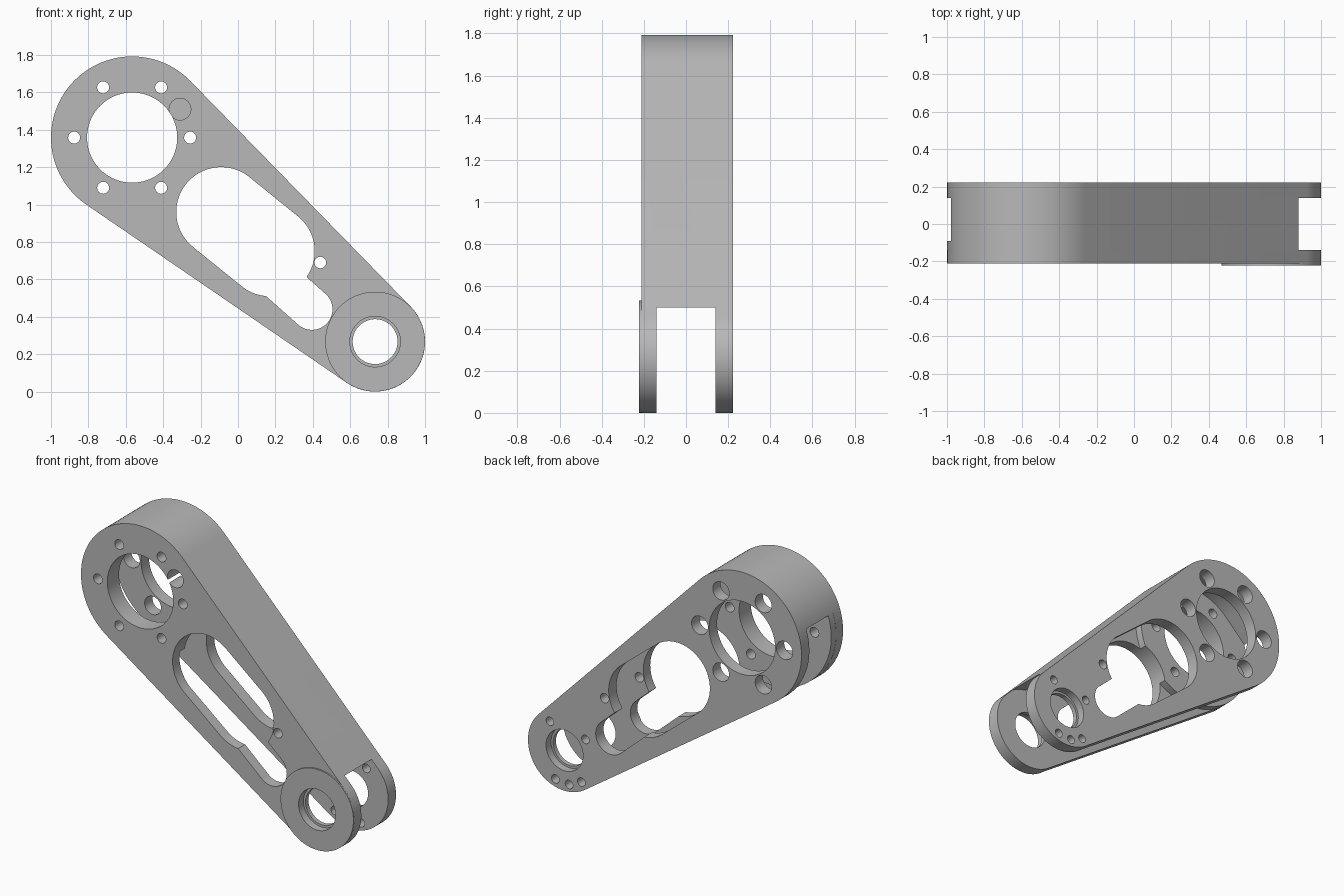
import bpy, bmesh, math

cube = bpy.data.objects.get("Cube")
if cube:
    bpy.data.objects.remove(cube, do_unlink=True)

grey = bpy.data.materials.new("machined grey")
grey.use_nodes = True
COLOUR = (0.48, 0.48, 0.48, 1)
grey.diffuse_color = COLOUR
grey.node_tree.nodes["Principled BSDF"].inputs["Base Color"].default_value = COLOUR

# Main dimensions: hub at the top, pivot at the bottom
HUB, HUB_R = (-0.566, 1.358), 0.434
PIVOT, PIVOT_R = (0.733, 0.267), 0.267
FRONT, BACK, INNER, WALL = -0.212, 0.222, 0.14, 0.05


def slab(name, circles, y0, y1):
    """Flat slab wrapped around circles given as (x, z, radius)."""
    bm = bmesh.new()
    for x, z, r in circles:
        n = 96 if r > 0.1 else 32
        for i in range(n):
            a = math.tau * i / n
            for y in (y0, y1):
                bm.verts.new((x + r * math.cos(a), y, z + r * math.sin(a)))
    hull = bmesh.ops.convex_hull(bm, input=bm.verts)
    loose = set(hull["geom_interior"]) | set(hull["geom_unused"])
    bmesh.ops.delete(bm, geom=[v for v in loose if isinstance(v, bmesh.types.BMVert)],
                     context='VERTS')
    bmesh.ops.dissolve_limit(bm, angle_limit=0.01, verts=bm.verts, edges=bm.edges)
    bmesh.ops.recalc_face_normals(bm, faces=bm.faces)
    mesh = bpy.data.meshes.new(name)
    bm.to_mesh(mesh)
    bm.free()
    mesh.materials.append(grey)
    obj = bpy.data.objects.new(name, mesh)
    bpy.context.collection.objects.link(obj)
    return obj


def combine(operation, circles, y0, y1):
    """Add a slab to the arm body, or cut it away."""
    tool = slab("tool", circles, y0, y1)
    mod = body.modifiers.new("combine", 'BOOLEAN')
    mod.operation, mod.solver, mod.object = operation, 'EXACT', tool
    bpy.context.view_layer.objects.active = body
    bpy.ops.object.modifier_apply(modifier=mod.name)
    bpy.data.objects.remove(tool, do_unlink=True)


def cut(circles, y0=-0.5, y1=0.5):
    combine('DIFFERENCE', circles, y0, y1)


# Solid arm
body = slab("arm_body", [(*HUB, HUB_R), (*PIVOT, PIVOT_R)], FRONT, BACK)

# Hollow between the plates, open along the lower left side
core = [(*HUB, HUB_R - WALL), (*PIVOT, PIVOT_R - WALL)]
swept = [(x - 0.72, z - 0.69, r) for x, z, r in core]
cut(core + swept, -INNER, INNER)

# Clearance between the two pivot ears
cut([(*PIVOT, PIVOT_R + 0.008)], -INNER, INNER)

# Thick pad behind the front of the hub, raised disc on the front ear
combine('UNION', [(*HUB, HUB_R - 0.001)], -0.16, -0.09)
combine('UNION', [(*PIVOT, PIVOT_R - 0.0005)], -0.222, -0.18)

# Hub bore and its ring of bolt holes, wider at the back
cut([(*HUB, 0.241)])
for i in range(6):
    a = math.tau * i / 6
    x, z = HUB[0] + 0.31 * math.cos(a), HUB[1] + 0.31 * math.sin(a)
    cut([(x, z, 0.032)], -0.5, 0)
    cut([(x, z, 0.06)], 0, 0.5)

# Side hole in the front plate, touching the bore
cut([(-0.31, 1.51, 0.058)], -0.5, 0)

# Weight saving slot with its narrow tail
cut([(-0.09, 0.96, 0.24), (0.17, 0.75, 0.24)])
cut([(0.17, 0.64, 0.11), (0.395, 0.44, 0.11)])
cut([(0.44, 0.69, 0.031)])

# Stepped pivot bore
cut([(*PIVOT, 0.12)])
cut([(*PIVOT, 0.135)], -0.5, -0.17)
cut([(*PIVOT, 0.135)], 0.17, 0.5)

# Small screw holes in the back ear
for x, z in ((0.84, 0.43), (0.58, 0.38), (0.80, 0.06), (0.70, 0.05), (0.61, 0.09)):
    cut([(x, z, 0.028)], 0, 0.5)

bpy.ops.object.select_all(action='DESELECT')
body.select_set(True)
bpy.context.view_layer.objects.active = body
bpy.ops.object.shade_smooth_by_angle(angle=math.radians(30))
